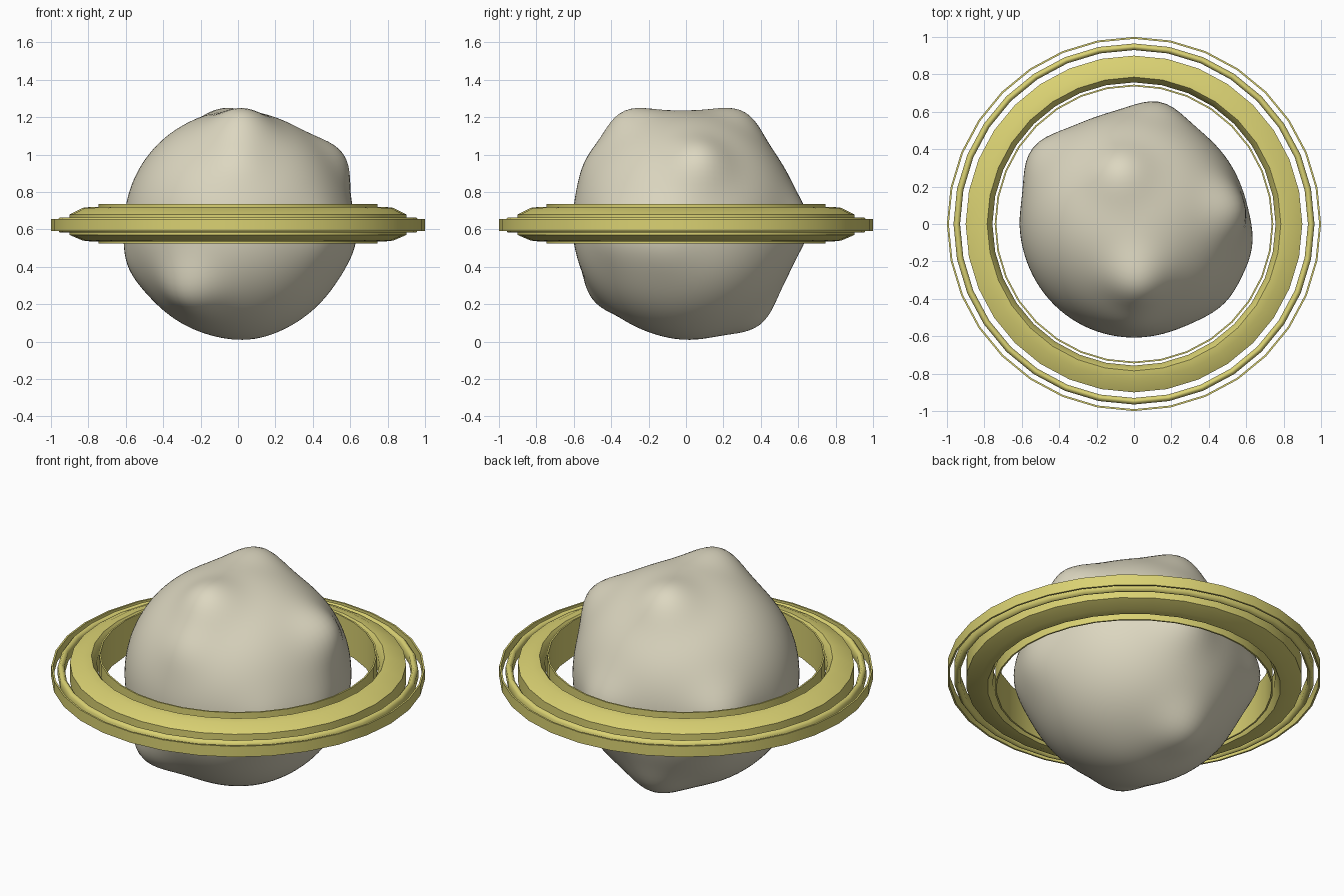
import bpy, bmesh, math
from mathutils import Vector

if "Cube" in bpy.data.objects:
    bpy.data.objects.remove(bpy.data.objects["Cube"])

CZ = 0.625


def material(name, color):
    m = bpy.data.materials.new(name)
    m.diffuse_color = (*color, 1)
    m.use_nodes = True
    m.node_tree.nodes["Principled BSDF"].inputs["Base Color"].default_value = m.diffuse_color
    return m


ROCK = material("pale_rock", (0.72, 0.68, 0.53))
GOLD = material("ring_yellow", (0.70, 0.64, 0.17))


def finish(name, bm, mat, angle=180):
    bmesh.ops.recalc_face_normals(bm, faces=bm.faces)
    me = bpy.data.meshes.new(name)
    bm.to_mesh(me)
    bm.free()
    ob = bpy.data.objects.new(name, me)
    ob.data.materials.append(mat)
    bpy.context.collection.objects.link(ob)
    bpy.ops.object.select_all(action='DESELECT')
    ob.select_set(True)
    bpy.context.view_layer.objects.active = ob
    bpy.ops.object.shade_smooth_by_angle(angle=math.radians(angle))
    return ob


# Lumpy planet: sphere pushed out by soft bumps (direction, height, width)
BUMPS = [
    ((0.02, -0.34, 0.60), 0.085, 0.26),
    ((-0.08, 0.31, 0.61), 0.075, 0.26),
    ((0.00, -0.53, 0.36), 0.030, 0.25),
    ((0.56, 0.08, 0.37), 0.075, 0.26),
    ((-0.28, -0.47, -0.38), 0.080, 0.27),
    ((0.14, 0.65, 0.00), 0.060, 0.26),
    ((-0.06, 0.38, -0.52), 0.060, 0.26),
    ((-0.54, 0.40, 0.00), 0.070, 0.28),
    ((0.63, -0.14, -0.08), 0.038, 0.30),
    ((0.50, -0.42, -0.05), 0.035, 0.28),
    ((-0.59, 0.00, -0.22), 0.022, 0.25),
    ((0.08, 0.05, -0.62), 0.010, 0.30),
]
bm = bmesh.new()
bmesh.ops.create_uvsphere(bm, u_segments=96, v_segments=64, radius=1)
for v in bm.verts:
    d = v.co.normalized()
    r = 0.607
    for axis, height, width in BUMPS:
        a = d.angle(Vector(axis))
        r += height * math.exp(-(a / width) ** 2)
    v.co = d * r + Vector((0, 0, CZ))
finish("planet", bm, ROCK)


# Rings: closed cross-sections (radius, z) swept round the axis
def ring(name, profile, segments=32, angle=60):
    bm = bmesh.new()
    loops = []
    for i in range(segments):
        t = 2 * math.pi * i / segments
        loops.append([bm.verts.new((r * math.cos(t), r * math.sin(t), z)) for r, z in profile])
    n = len(profile)
    for i in range(segments):
        a, b = loops[i], loops[(i + 1) % segments]
        for j in range(n):
            k = (j + 1) % n
            bm.faces.new((a[j], b[j], b[k], a[k]))
    return finish(name, bm, GOLD, angle)


ring("inner_band", [(0.736, 0.525), (0.745, 0.525), (0.745, 0.735), (0.736, 0.735)])
ring("main_ring", [(0.757, 0.58), (0.757, 0.68), (0.785, 0.72), (0.83, 0.715), (0.90, 0.68),
                   (0.90, 0.57), (0.83, 0.54), (0.785, 0.535)])
ring("middle_ring", [(0.930, 0.60), (0.930, 0.65), (0.942, 0.664), (0.953, 0.664),
                     (0.965, 0.65), (0.965, 0.60), (0.953, 0.582), (0.942, 0.582)])
ring("outer_band", [(0.990, 0.592), (1.0, 0.592), (1.0, 0.655), (0.990, 0.655)])
